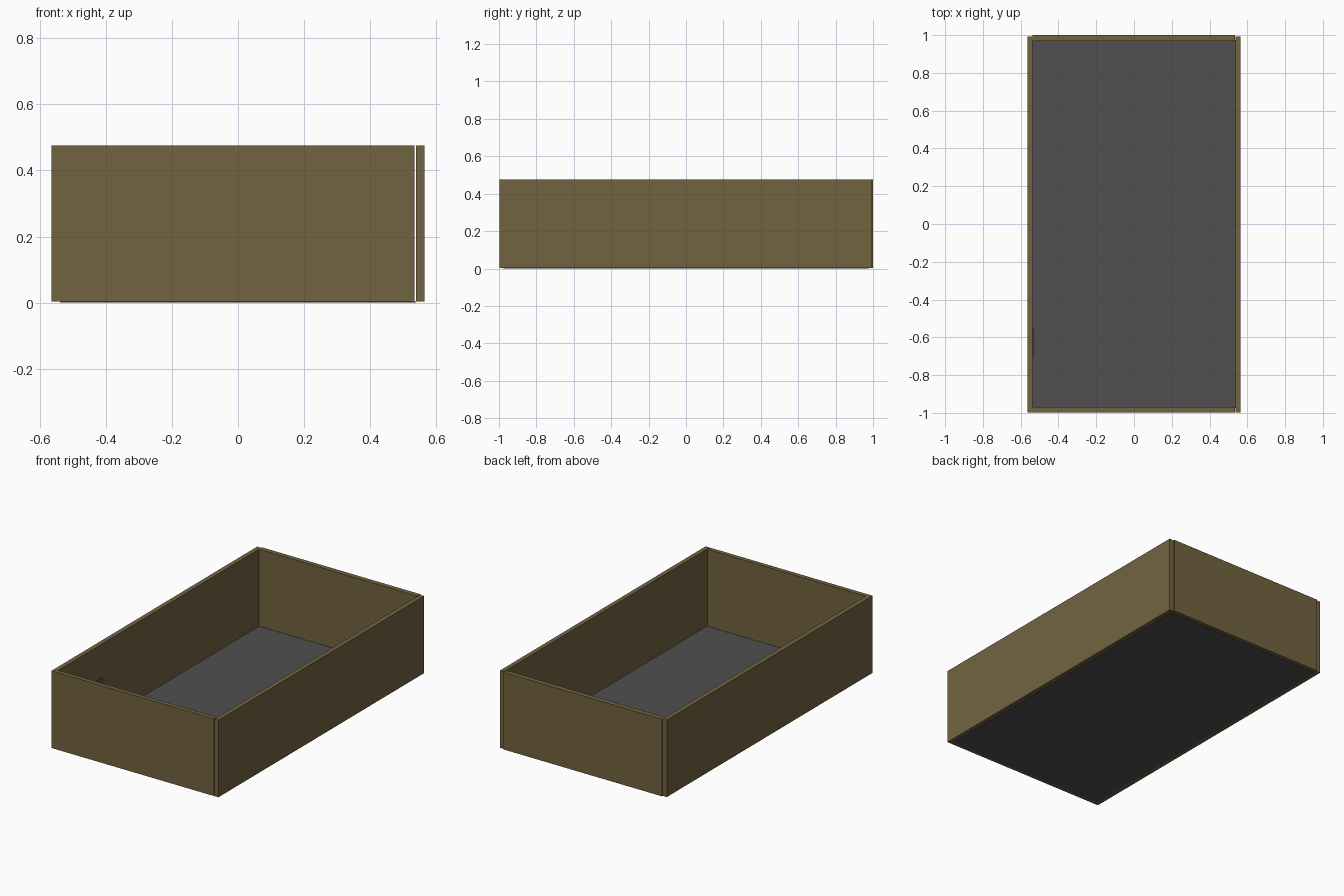
import bpy
import bmesh
from mathutils import Vector

if "Cube" in bpy.data.objects:
    bpy.data.objects.remove(bpy.data.objects["Cube"])


def material(name, rgb):
    m = bpy.data.materials.new(name)
    m.diffuse_color = (*rgb, 1)
    m.use_nodes = True
    m.node_tree.nodes["Principled BSDF"].inputs["Base Color"].default_value = m.diffuse_color
    return m


def finish(name, bm, mat):
    me = bpy.data.meshes.new(name)
    bm.to_mesh(me)
    bm.free()
    ob = bpy.data.objects.new(name, me)
    bpy.context.collection.objects.link(ob)
    if mat:
        me.materials.append(mat)
    return ob


def box(name, lo, hi, mat=None):
    lo, hi = Vector(lo), Vector(hi)
    bm = bmesh.new()
    bmesh.ops.create_cube(bm, size=1)
    bmesh.ops.scale(bm, vec=hi - lo, verts=bm.verts)
    bmesh.ops.translate(bm, vec=(lo + hi) / 2, verts=bm.verts)
    return finish(name, bm, mat)


brown = material("wall_brown", (0.17, 0.127, 0.053))
dark = material("floor_grey", (0.08, 0.08, 0.08))
HEIGHT, BASE = 0.475, 0.003

# Side walls; the right one stands a hair away from the end walls
box("left_wall", (-0.565, -0.997, BASE), (-0.537, 0.993, HEIGHT), brown)
box("right_wall", (0.538, -0.997, BASE), (0.565, 0.993, HEIGHT), brown)

# End walls
box("front_wall", (-0.537, -0.997, BASE), (0.534, -0.97, HEIGHT), brown)
box("back_wall", (-0.537, 0.97, BASE), (0.534, 1.0, HEIGHT), brown)

# Thin floor slab
box("floor", (-0.538, -0.975, 0), (0.538, 0.975, 0.004), dark)

# Door against the inside of the left wall, with a small knob
box("door", (-0.539, -0.70, 0.004), (-0.531, -0.55, 0.27), dark)
bm = bmesh.new()
bmesh.ops.create_uvsphere(bm, u_segments=12, v_segments=8, radius=0.005)
bmesh.ops.translate(bm, vec=(-0.525, -0.66, 0.13), verts=bm.verts)
for f in bm.faces:
    f.smooth = True
finish("door_knob", bm, None)
